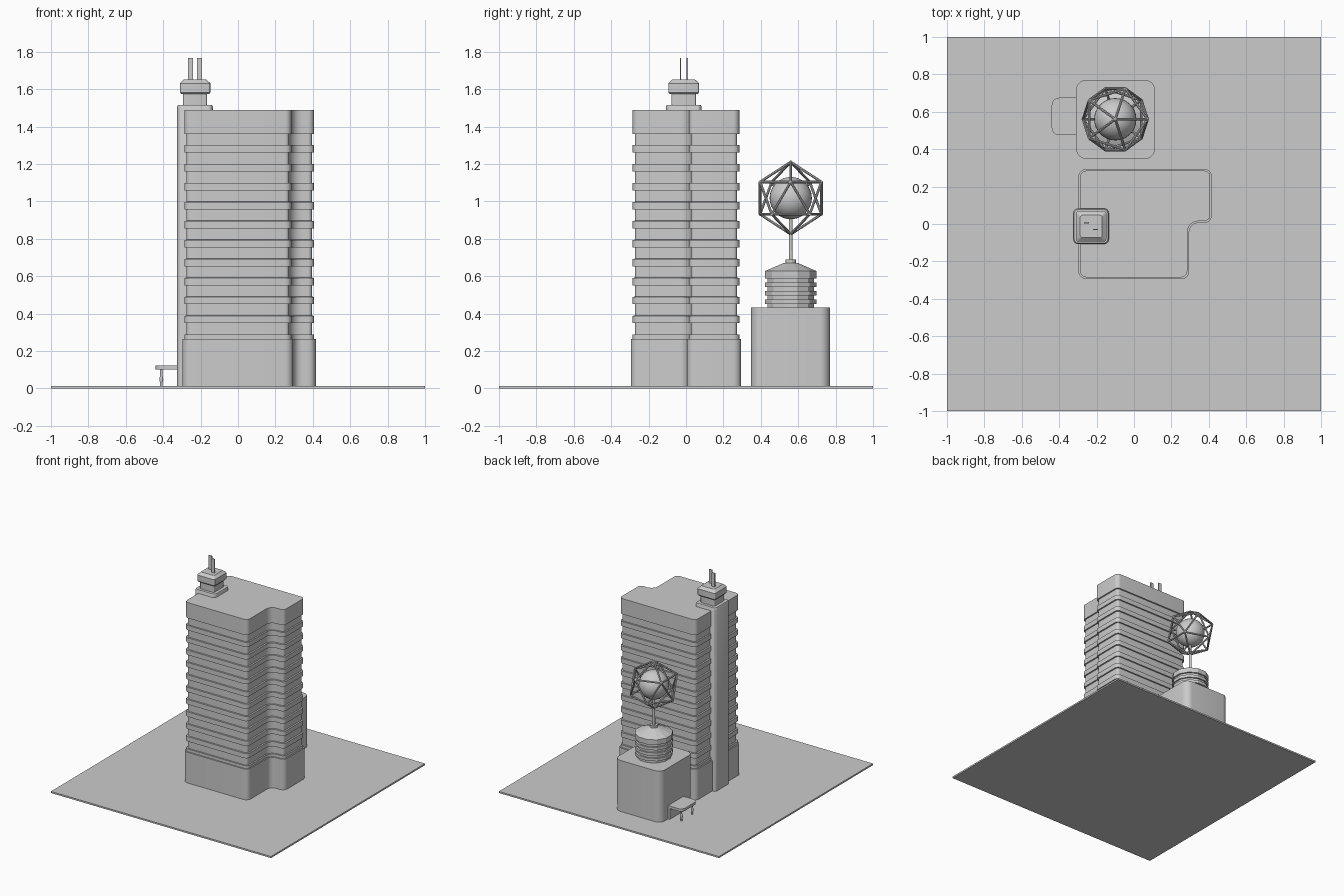
import bpy, bmesh, math
from mathutils import Vector

if "Cube" in bpy.data.objects:
    bpy.data.objects.remove(bpy.data.objects["Cube"])

GROUND = 0.013


def finish(name, bm, smooth=True):
    bmesh.ops.recalc_face_normals(bm, faces=bm.faces)
    me = bpy.data.meshes.new(name)
    bm.to_mesh(me)
    bm.free()
    ob = bpy.data.objects.new(name, me)
    bpy.context.collection.objects.link(ob)
    if smooth:
        bpy.ops.object.select_all(action='DESELECT')
        ob.select_set(True)
        bpy.context.view_layer.objects.active = ob
        bpy.ops.object.shade_smooth_by_angle(angle=math.radians(28))
    return ob


def loft(name, rings, smooth=True):
    """Skin equal-length rings of 3D points and cap both ends."""
    bm = bmesh.new()
    loops = [[bm.verts.new(p) for p in r] for r in rings]
    n = len(loops[0])
    for a, b in zip(loops, loops[1:]):
        for i in range(n):
            j = (i + 1) % n
            bm.faces.new((a[i], a[j], b[j], b[i]))
    bm.faces.new(loops[0][::-1])
    bm.faces.new(loops[-1])
    return finish(name, bm, smooth)


def rounded(corners, z, seg=6):
    """Counter-clockwise right-angled outline; corners are (x, y, radius)."""
    pts, n = [], len(corners)
    for i, (x, y, r) in enumerate(corners):
        p = Vector((x, y, z))
        a = (Vector((*corners[i - 1][:2], z)) - p).normalized()
        b = (Vector((*corners[(i + 1) % n][:2], z)) - p).normalized()
        c = p + (a + b) * r
        for k in range(seg + 1):
            t = math.pi / 2 * k / seg
            pts.append(c - b * r * math.cos(t) - a * r * math.sin(t))
    return pts


def rect(x0, x1, y0, y1, r, z, seg=6):
    return rounded([(x0, y0, r), (x1, y0, r), (x1, y1, r), (x0, y1, r)], z, seg)


def box(name, x0, x1, y0, y1, z0, z1):
    return loft(name, [[(x0, y0, z), (x1, y0, z), (x1, y1, z), (x0, y1, z)]
                       for z in (z0, z1)], False)


def turned(name, x, y, profile, sides, smooth=True):
    """Stack of regular polygons from (radius, z) pairs."""
    step = 2 * math.pi / sides
    return loft(name, [[(x + r * math.cos((i + .5) * step),
                         y + r * math.sin((i + .5) * step), z)
                        for i in range(sides)] for r, z in profile], smooth)


# Ground slab
box("ground_slab", -1, 1, -1, 1, 0, GROUND)


# Tower: L-shaped outline stepped in and out for each storey
def tower_ring(d, z):
    r, q = 0.043 - d, 0.048 + d
    x0, x1, x2, y0, y1, y2 = -.297 + d, .295 - d, .417 - d, -.295 + d, .005 + d, .295 - d
    return rounded([(x0, y0, r), (x1, y0, r), (x1, y1, q),
                    (x2, y1, r), (x2, y2, r), (x0, y2, r)], z)


profile = [(0, GROUND), (0, .265), (.01, .265), (.01, .288)]
for i in range(10):
    z = .349 + i * .1015
    profile += [(.022, z - .061), (.022, z), (.01, z), (.01, z + .0395)]
profile += [(.022, 1.302), (.022, 1.362), (.01, 1.362), (.01, 1.49)]
loft("tower", [tower_ring(d, z) for d, z in profile])

# Service shaft on the left side with its rooftop cabin
loft("service_shaft", [rect(-.325, -.135, -.107, .083, .025, z)
                       for z in (GROUND, 1.507)]
     + [rect(-.32, -.14, -.102, .078, .022, 1.517)])
loft("shaft_neck", [rect(-.295, -.165, -.078, .053, .012, z, 3) for z in (1.51, 1.58)])
loft("shaft_cabin", [rect(-.31 + d, -.148 - d, -.094 + d, .069 - d, .012, z, 3)
                     for d, z in ((.006, 1.575), (0, 1.583), (0, 1.632), (.022, 1.653))])
box("antenna_back", -.268, -.241, .003, .010, 1.64, 1.766)
box("antenna_front", -.219, -.192, -.033, -.026, 1.64, 1.766)

# Low annex building
loft("annex", [rect(-.31, .113, .348, .77, .055, z) for z in (GROUND, .432)])

# Canopy, entrance wall and posts on the annex's left side
loft("entrance_canopy", [rounded([(-.44, .475, .04), (-.29, .475, .001),
                                  (-.29, .675, .001), (-.44, .675, .04)], z)
                         for z in (.102, .123)])
box("entrance_wall", -.325, -.29, .475, .675, GROUND, .103)
for i, y in enumerate((.505, .645)):
    turned(f"canopy_post_{i + 1}", -.41, y,
           [(.007, GROUND), (.006, .03), (.011, .045), (.009, .06),
            (.006, .075), (.007, .103)], 12)

# Twelve-sided lantern with banded sides and a conical roof
CX, CY, CZ = -.10, .56, 1.018
drum = [(.13, .43)]
for z in (.452, .497, .542):
    drum += [(.13, z), (.143, z), (.143, z + .024), (.13, z + .024)]
drum += [(.13, .587), (.143, .587), (.143, .628), (.036, .672), (.03, .672), (.03, .69)]
turned("lantern", CX, CY, drum, 12, False)
turned("mast", CX, CY, [(.011, .685), (.009, .92)], 12)

# Globe
bm = bmesh.new()
bmesh.ops.create_uvsphere(bm, u_segments=32, v_segments=16, radius=.113)
bmesh.ops.translate(bm, verts=bm.verts, vec=(CX, CY, CZ))
finish("globe", bm)

# Icosahedral cage of round struts around the globe
ico = bmesh.new()
bmesh.ops.create_icosphere(ico, subdivisions=1, radius=.193)
cage = bmesh.new()
centre = Vector((CX, CY, CZ))
for e in ico.edges:
    a, b = (v.co + centre for v in e.verts)
    new = bmesh.ops.create_cone(cage, cap_ends=True, segments=8, radius1=.007,
                                radius2=.007, depth=(b - a).length)["verts"]
    m = (b - a).to_track_quat('Z', 'Y').to_matrix().to_4x4()
    m.translation = (a + b) / 2
    bmesh.ops.transform(cage, matrix=m, verts=new)
for v in ico.verts:
    new = bmesh.ops.create_icosphere(cage, subdivisions=2, radius=.0075)["verts"]
    bmesh.ops.translate(cage, verts=new, vec=v.co + centre)
ico.free()
finish("globe_cage", cage)
